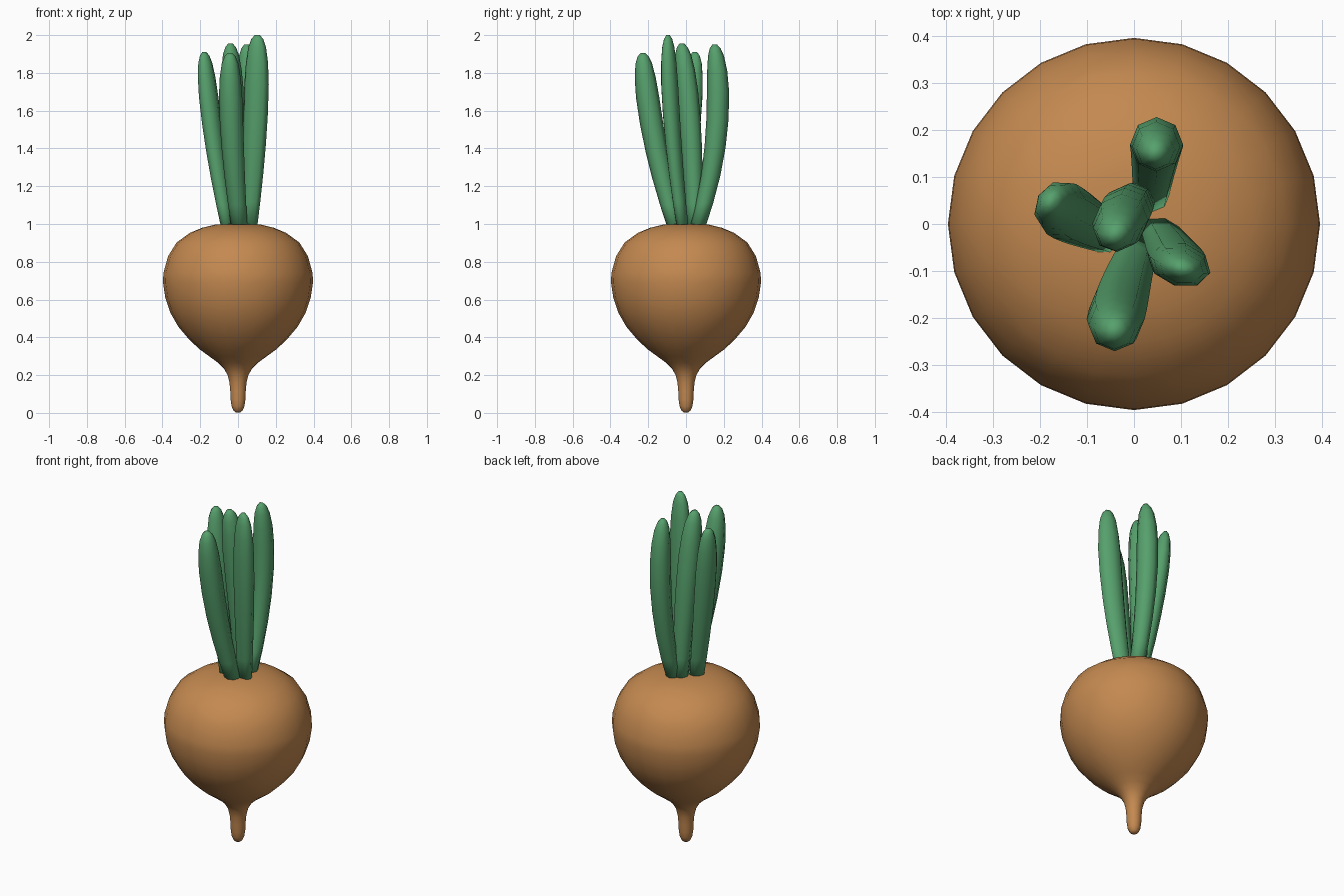
import bpy, bmesh, math

if "Cube" in bpy.data.objects:
    bpy.data.objects.remove(bpy.data.objects["Cube"])


def material(name, rgb):
    m = bpy.data.materials.new(name)
    m.diffuse_color = (*rgb, 1)
    m.use_nodes = True
    m.node_tree.nodes["Principled BSDF"].inputs["Base Color"].default_value = m.diffuse_color
    return m


def skin(name, rings, mat):
    """Bridge a list of vertex rings into a closed, smooth-shaded tube."""
    bm = bmesh.new()
    loops = [[bm.verts.new(p) for p in r] for r in rings]
    n = len(loops[0])
    for a, b in zip(loops, loops[1:]):
        for i in range(n):
            j = (i + 1) % n
            bm.faces.new((a[i], a[j], b[j], b[i]))
    bm.faces.new(loops[0][::-1])
    bm.faces.new(loops[-1])
    bmesh.ops.recalc_face_normals(bm, faces=bm.faces)
    for f in bm.faces:
        f.smooth = True
    me = bpy.data.meshes.new(name)
    bm.to_mesh(me)
    bm.free()
    me.materials.append(mat)
    ob = bpy.data.objects.new(name, me)
    bpy.context.collection.objects.link(ob)
    return ob


def ellipse(cx, cy, z, a, b, turn, n):
    c, s = math.cos(turn), math.sin(turn)
    pts = []
    for i in range(n):
        t = math.tau * i / n
        u, v = a * math.cos(t), b * math.sin(t)
        pts.append((cx + u * c - v * s, cy + u * s + v * c, z))
    return pts


orange = material("root orange", (0.55, 0.25, 0.08))
green = material("leaf green", (0.093, 0.352, 0.15))

# Root: bulb with a thin tail, turned from (radius, height)
profile = [(.012, .003), (.024, .012), (.034, .035), (.039, .07), (.041, .115),
           (.045, .16), (.055, .2), (.075, .235), (.105, .265), (.15, .298),
           (.205, .338), (.26, .39), (.315, .455), (.358, .53), (.385, .61),
           (.397, .69), (.395, .74), (.37, .83), (.325, .902), (.255, .953),
           (.19, .98), (.12, .997), (.05, 1.0)]
skin("root", [ellipse(0, 0, z, r, r, 0, 24) for r, z in profile], orange)

# Leaf stalks: base, middle (z = 1.5) and tip centres, half widths, turn in degrees
stalks = {
    "left_stalk": ((-.05, -.025), (-.135, .02), (-.178, .047, 1.91), .060, .047, 60),
    "back_stalk": ((.035, .055), (.048, .163), (.045, .152, 1.95), .055, .057, 0),
    "front_stalk": ((.01, -.05), (-.033, -.177), (-.042, -.228, 1.905), .060, .060, 0),
    "right_stalk": ((.055, -.015), (.09, -.072), (.102, -.095, 2.0), .065, .045, -15),
    "centre_stalk": ((.005, .045), (-.02, .022), (-.04, -.022, 1.955), .060, .055, 45),
}
taper = [(0, .7), (.15, .8), (.3, .9), (.45, .98), (.6, 1.03), (.75, 1.03),
         (.86, .93), (.94, .74), (.98, .5), (1, .22)]
z0 = .96


def along(p0, p1, p2, t, m):
    """Quadratic through p0 at 0, p1 at m and p2 at 1."""
    return (p0 * (t - m) * (t - 1) / m + p1 * t * (t - 1) / (m * (m - 1))
            + p2 * t * (t - m) / (1 - m))


for name, (base, mid, tip, a, b, turn) in stalks.items():
    m = (1.5 - z0) / (tip[2] - z0)
    rings = []
    for t, k in taper:
        x, y = (along(base[i], mid[i], tip[i], t, m) for i in (0, 1))
        rings.append(ellipse(x, y, z0 + t * (tip[2] - z0), a * k, b * k,
                             math.radians(turn), 8))
    skin(name, rings, green)
